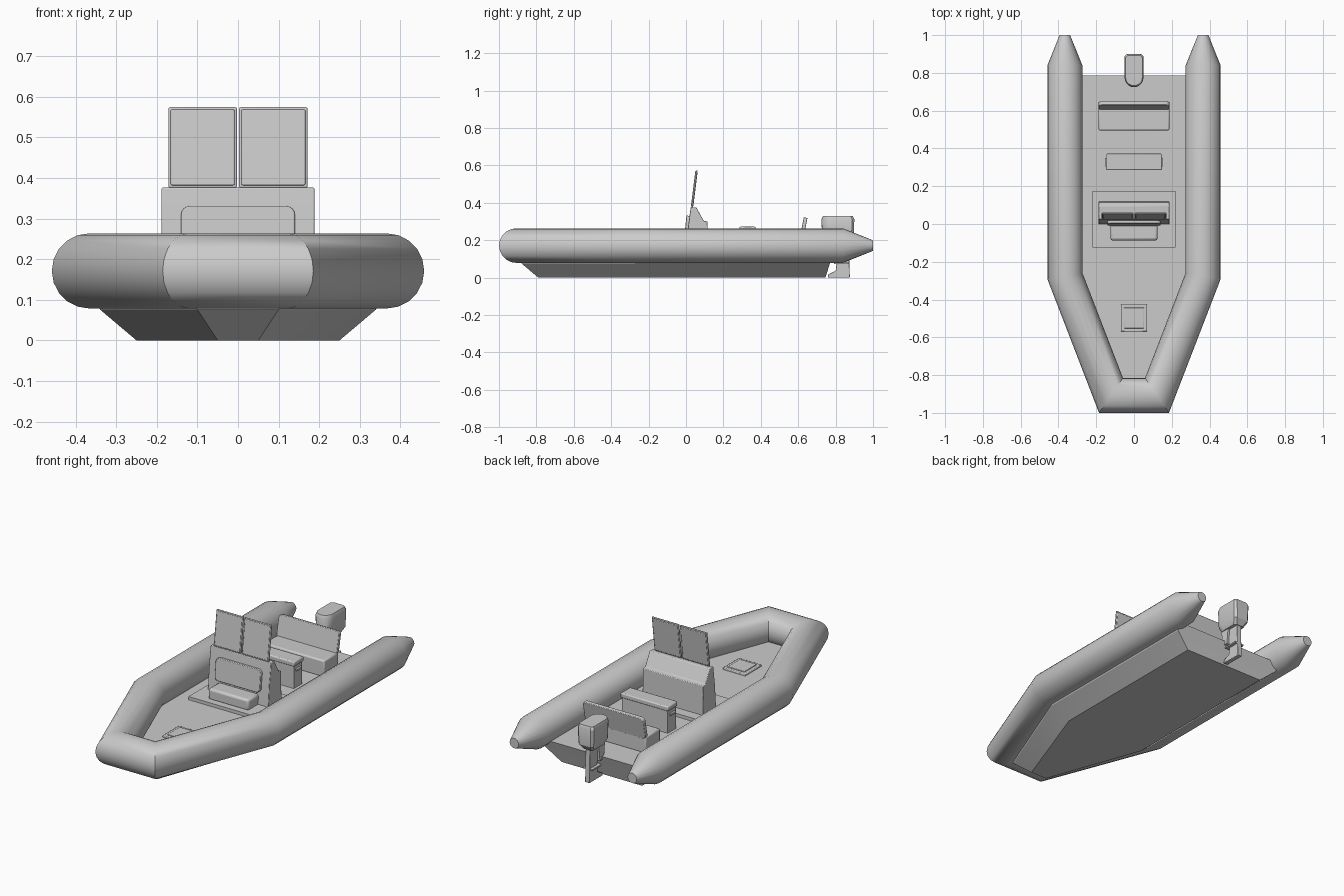
import bpy, bmesh, math
from mathutils import Vector

if "Cube" in bpy.data.objects:
    bpy.data.objects.remove(bpy.data.objects["Cube"])


def finish(name, bm, bevel=0, angle=30, segments=2):
    bmesh.ops.recalc_face_normals(bm, faces=bm.faces)
    me = bpy.data.meshes.new(name)
    bm.to_mesh(me)
    bm.free()
    ob = bpy.data.objects.new(name, me)
    bpy.context.collection.objects.link(ob)
    bpy.ops.object.select_all(action='DESELECT')
    ob.select_set(True)
    bpy.context.view_layer.objects.active = ob
    if bevel:
        m = ob.modifiers.new("Bevel", 'BEVEL')
        m.width, m.segments = bevel, segments
        m.limit_method = 'ANGLE'
    bpy.ops.object.shade_smooth_by_angle(angle=math.radians(angle))
    return ob


def loft(name, rings, **kw):
    bm = bmesh.new()
    rows = [[bm.verts.new(p) for p in r] for r in rings]
    n = len(rows[0])
    for a, b in zip(rows, rows[1:]):
        for i in range(n):
            bm.faces.new((a[i], a[(i + 1) % n], b[(i + 1) % n], b[i]))
    bm.faces.new(rows[0])
    bm.faces.new(rows[-1])
    return finish(name, bm, **kw)


def side_profile(name, pts, x0, x1, **kw):
    return loft(name, [[(x, y, z) for y, z in pts] for x in (x0, x1)], **kw)


def box(name, x0, x1, y0, y1, z0, z1, **kw):
    return side_profile(name, [(y0, z0), (y1, z0), (y1, z1), (y0, z1)], x0, x1, **kw)


def padded_panel(name, w, h, t, r, loc, lean, steps=4):
    # upright slab with rounded corners, leaning back about its lower edge
    def ring(y):
        out = []
        for k, (sx, sz) in enumerate(((1, 1), (-1, 1), (-1, -1), (1, -1))):
            for i in range(steps + 1):
                a = math.pi / 2 * (k + i / steps)
                out.append((sx * (w / 2 - r) + r * math.cos(a), y,
                            h / 2 + sz * (h / 2 - r) + r * math.sin(a)))
        return out
    ob = loft(name, [ring(0), ring(t)], bevel=0.003)
    ob.location = loc
    ob.rotation_euler.x = -lean
    return ob


# inflatable tube: mitred sweep along the plan path
half = [(0.366, 1.0, 0.028), (0.366, 0.84, 0.0925), (0.366, -0.275, 0.0925), (0.122, -0.907, 0.0925)]
path = half + [(-x, y, r) for x, y, r in reversed(half)]
P = [Vector((x, y)) for x, y, r in path]
rings = []
for i, p in enumerate(P):
    d0 = (p - P[i - 1]).normalized() if i else (P[1] - p).normalized()
    d1 = (P[i + 1] - p).normalized() if i < len(P) - 1 else d0
    n0, n1 = Vector((-d0.y, d0.x)), Vector((-d1.y, d1.x))
    m = (n0 + n1).normalized()
    m /= m.dot(n0)
    r = path[i][2]
    rings.append([(p.x + m.x * r * math.cos(a), p.y + m.y * r * math.cos(a), 0.171 + r * math.sin(a))
                  for a in (2 * math.pi * k / 20 for k in range(20))])
loft("inflatable_tube", rings, angle=35)


# hull with flat bottom, flared sides and deck
def outline(bx, by, sx, sy, ty, z):
    h = [(bx, by), (sx, sy), (sx, ty)]
    return [(x, y, z) for x, y in h] + [(-x, y, z) for x, y in reversed(h)]


loft("hull_and_deck", [outline(0.05, -0.79, 0.25, -0.24, 0.745, 0),
                       outline(0.10, -0.88, 0.34, -0.27, 0.77, 0.076),
                       outline(0.11, -0.89, 0.36, -0.275, 0.785, 0.12)], angle=20)

# deck hatch and console platform
box("deck_hatch", -0.07, 0.07, -0.57, -0.425, 0.115, 0.13, bevel=0.004)
box("hatch_lid", -0.053, 0.053, -0.552, -0.443, 0.128, 0.134, bevel=0.002)
box("console_platform", -0.22, 0.22, -0.125, 0.175, 0.115, 0.138)

# steering console
side_profile("console", [(0.0, 0.13), (0.01, 0.265), (0.025, 0.376), (0.055, 0.376),
                         (0.095, 0.303), (0.115, 0.300), (0.118, 0.13)],
             -0.188, 0.188, bevel=0.003)

# two-panel windshield
lean = math.atan2(0.025, 0.20)
for s, side in ((-1, "left"), (1, "right")):
    padded_panel(side + "_windshield_frame", 0.168, 0.20, 0.008, 0.004, (s * 0.087, 0.028, 0.376), lean)
    padded_panel(side + "_windshield_pane", 0.158, 0.188, 0.013, 0.004, (s * 0.087, 0.0262, 0.382), lean)

# forward seat on the console
box("front_seat_cushion", -0.125, 0.125, -0.087, 0.012, 0.13, 0.195, bevel=0.012)
padded_panel("front_seat_back", 0.28, 0.125, 0.022, 0.022, (0, -0.010, 0.207), 0.1)

# middle leaning seat with side handles
box("helm_seat_base", -0.142, 0.142, 0.292, 0.365, 0.115, 0.25)
box("helm_seat_cushion", -0.148, 0.148, 0.285, 0.372, 0.245, 0.272, bevel=0.006)
for s, side in ((-1, "left"), (1, "right")):
    x0, x1 = sorted((s * 0.14, s * 0.153))
    box(side + "_seat_handle", x0, x1, 0.305, 0.35, 0.215, 0.225)

# rear bench
box("rear_bench", -0.188, 0.188, 0.495, 0.625, 0.115, 0.21, bevel=0.008)
padded_panel("rear_bench_back", 0.376, 0.125, 0.02, 0.02, (0, 0.605, 0.2), 0.2)


# outboard motor cowl: round in front, squared behind
def cowl_ring(z, w, y0, y1, c=0.012):
    front = [(w * math.cos(a), y0 + w + w * math.sin(a))
             for a in (math.pi + math.pi * k / 10 for k in range(11))]
    return [(x, y, z) for x, y in front + [(w, y1 - c), (w - c, y1), (c - w, y1), (-w, y1 - c)]]


loft("motor_cowl", [cowl_ring(0.185, 0.032, 0.75, 0.875), cowl_ring(0.215, 0.047, 0.728, 0.897),
                    cowl_ring(0.312, 0.050, 0.724, 0.90), cowl_ring(0.328, 0.044, 0.732, 0.893)])
# motor leg, plate, gear foot and transom bracket
side_profile("motor_leg", [(0.775, 0.20), (0.87, 0.20), (0.876, 0.0), (0.757, 0.0),
                           (0.762, 0.018), (0.80, 0.036), (0.806, 0.08), (0.795, 0.15)],
             -0.014, 0.014, bevel=0.003)
box("motor_plate", -0.03, 0.03, 0.79, 0.872, 0.072, 0.08)
side_profile("motor_bracket", [(0.765, 0.10), (0.80, 0.10), (0.81, 0.19), (0.755, 0.19)], -0.026, 0.026)
